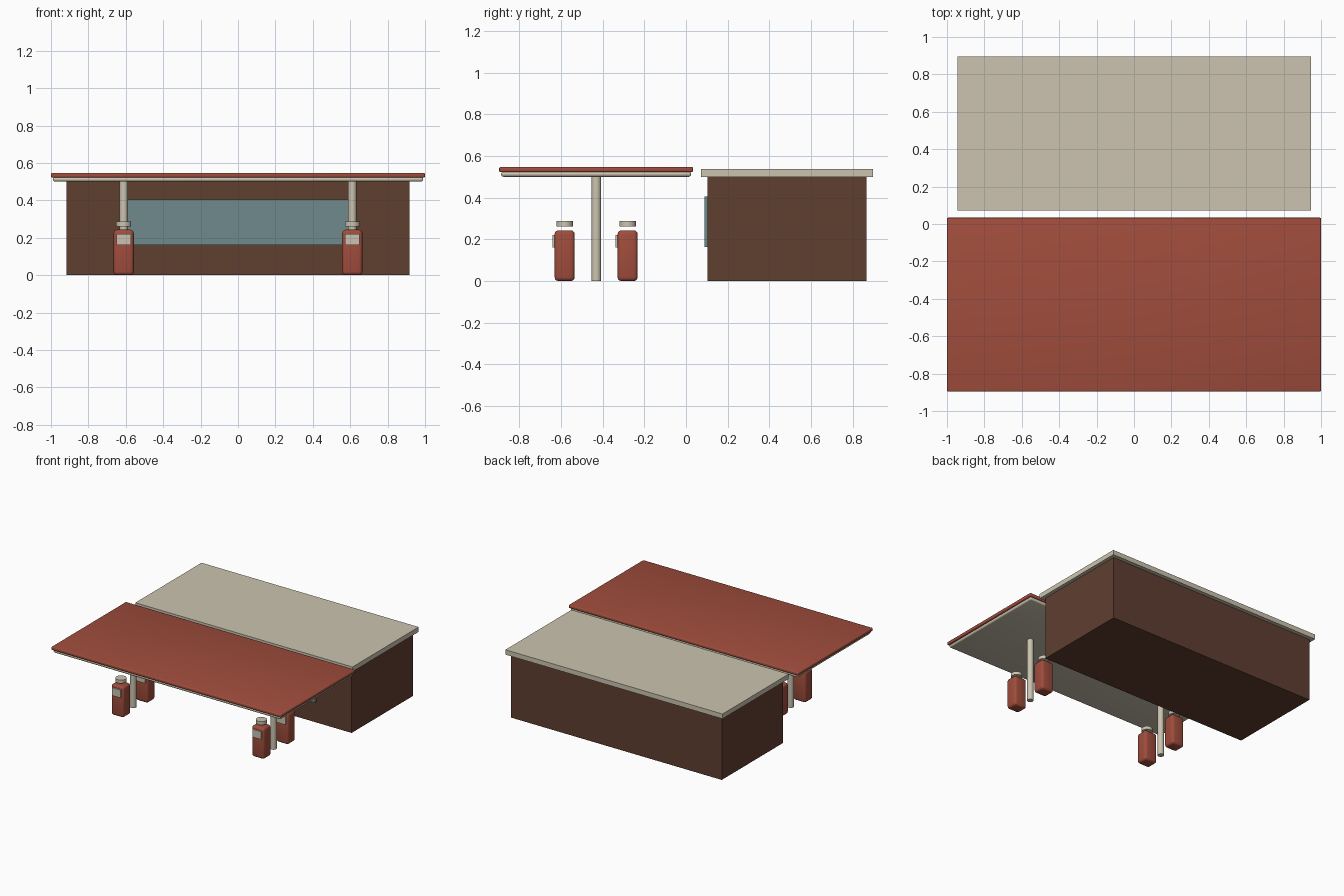
import bpy, math

if "Cube" in bpy.data.objects:
    bpy.data.objects.remove(bpy.data.objects["Cube"])


def material(name, rgb):
    m = bpy.data.materials.new(name)
    lin = [(c / 255 / 12.92) if c < 10 else ((c / 255 + 0.055) / 1.055) ** 2.4 for c in rgb]
    m.diffuse_color = (*lin, 1)
    m.use_nodes = True
    m.node_tree.nodes["Principled BSDF"].inputs["Base Color"].default_value = m.diffuse_color
    return m


RED = material("brick_red", (160, 77, 60))
BROWN = material("dark_brown", (96, 62, 48))
CREAM = material("cream", (204, 196, 176))
GLASS = material("blue_grey_glass", (112, 138, 140))


def finish(ob, name, mat):
    ob.name = name
    ob.data.materials.append(mat)
    return ob


def box(name, mat, x, y, z, bevel=0, segments=3):
    """Box from (min, max) ranges, with optional rounded edges."""
    bpy.ops.mesh.primitive_cube_add(size=1, location=[(a + b) / 2 for a, b in (x, y, z)])
    ob = finish(bpy.context.object, name, mat)
    ob.scale = [b - a for a, b in (x, y, z)]
    bpy.ops.object.transform_apply(location=False, rotation=False, scale=True)
    if bevel:
        mod = ob.modifiers.new("rounded_edges", 'BEVEL')
        mod.width = bevel
        mod.segments = segments
        bpy.ops.object.modifier_apply(modifier=mod.name)
        bpy.ops.object.shade_smooth_by_angle(angle=math.radians(35))
    return ob


def cylinder(name, mat, x, y, z, radius):
    bpy.ops.mesh.primitive_cylinder_add(vertices=32, radius=radius, depth=z[1] - z[0],
                                        location=(x, y, (z[0] + z[1]) / 2))
    ob = finish(bpy.context.object, name, mat)
    bpy.ops.object.shade_smooth_by_angle(angle=math.radians(35))
    return ob


# Shop building with flat roof and long front window
box("shop_walls", BROWN, (-0.917, 0.917), (0.103, 0.865), (0, 0.502))
box("shop_roof", CREAM, (-0.945, 0.945), (0.073, 0.896), (0.5, 0.538))
box("shop_window", GLASS, (-0.61, 0.61), (0.088, 0.104), (0.162, 0.405))

# Canopy: red top sheet over a cream soffit
box("canopy_top", RED, (-1, 1), (-0.896, 0.034), (0.522, 0.547), 0.007)
box("canopy_soffit", CREAM, (-0.99, 0.99), (-0.887, 0.025), (0.5, 0.525), 0.012)

# Columns and fuel pumps, mirrored left and right
for side, sx in (("left", -0.611), ("right", 0.611)):
    cylinder(side + "_column", CREAM, sx, -0.43, (0, 0.502), 0.023)
    for row, py in (("front", -0.582), ("back", -0.28)):
        tag = f"{side}_{row}_pump"
        box(tag + "_body", RED, (sx - 0.054, sx + 0.054), (py - 0.048, py + 0.048),
            (0, 0.243), 0.018)
        box(tag + "_screen", CREAM, (sx - 0.038, sx + 0.038), (py - 0.058, py - 0.046),
            (0.16, 0.221))
        cylinder(tag + "_cap", CREAM, sx, py, (0.261, 0.287), 0.04)
